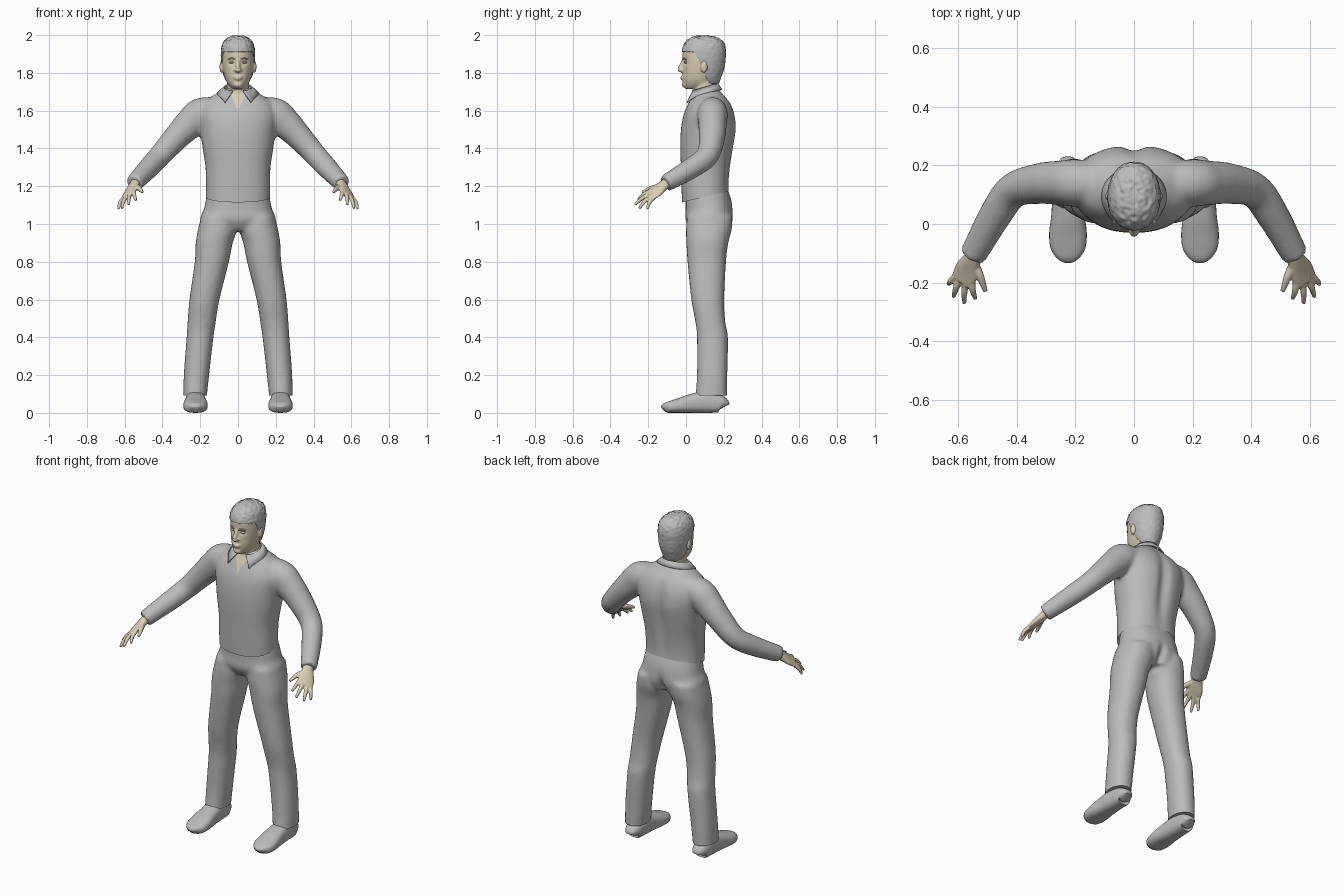
import bpy, bmesh, math
from mathutils import Vector, Matrix, noise

cube = bpy.data.objects.get("Cube")
if cube:
    bpy.data.objects.remove(cube, do_unlink=True)


def material(name, colour):
    m = bpy.data.materials.new(name)
    m.use_nodes = True
    m.diffuse_color = colour
    m.node_tree.nodes["Principled BSDF"].inputs["Base Color"].default_value = colour
    return m


GREY = material("cloth grey", (0.5, 0.5, 0.5, 1))
SKIN = material("pale skin", (0.7, 0.61, 0.46, 1))


def bell(value, centre, width):
    return math.exp(-((value - centre) / width) ** 2)


def spline(rows, steps):
    """Smooth interpolation through rows of numbers."""
    out, last = [], len(rows) - 1
    for i in range(last):
        near = [rows[min(max(i + k, 0), last)] for k in (-1, 0, 1, 2)]
        for s in range(steps):
            t = s / steps
            out.append([b + t / 2 * (c - a + t * (2*a - 5*b + 4*c - d + t * (3*(b - c) + d - a)))
                        for a, b, c, d in zip(*near)])
    return out + [list(rows[-1])]


def span(rows):
    """Rows (z, x0, x1, y0, y1) to rows (x, y, z, half width, half depth)."""
    return [((a + b) / 2, (c + d) / 2, z, (b - a) / 2, (d - c) / 2) for z, a, b, c, d in rows]


def centred(rows):
    return span([(z, -w, w, f, b) for z, w, f, b in rows])


def loft(bm, rows, upright=True, side=None, power=2.0, steps=5, segs=32, both=False):
    """Skin rounded rings along a path; both adds the mirrored twin."""
    pts = spline(rows, steps)
    for s in ((1, -1) if both else (1,)):
        rings = []
        for i, (x, y, z, a, b) in enumerate(pts):
            u, v = Vector((1, 0, 0)), Vector((0, 1, 0))
            if not upright:
                t = Vector(pts[min(i + 1, len(pts) - 1)][:3]) - Vector(pts[max(i - 1, 0)][:3])
                t.normalize()
                u = (side - t * side.dot(t)) if side else t.cross(Vector((0, 0, 1)))
                u.normalize()
                v = u.cross(t)
            ring = []
            for k in range(segs):
                c, d = math.cos(math.tau * k / segs), math.sin(math.tau * k / segs)
                p = (Vector((x, y, z))
                     + u * max(a, .002) * math.copysign(abs(c) ** (2 / power), c)
                     + v * max(b, .002) * math.copysign(abs(d) ** (2 / power), d))
                ring.append(bm.verts.new((p.x * s, p.y, p.z)))
            rings.append(ring)
        for lo, hi in zip(rings, rings[1:]):
            for k in range(segs):
                n = (k + 1) % segs
                bm.faces.new((lo[k], lo[n], hi[n], hi[k]))
        bm.faces.new(rings[0])
        bm.faces.new(rings[-1])
    bmesh.ops.recalc_face_normals(bm, faces=bm.faces)


def blob(bm, centre, size, both=False):
    for s in ((1, -1) if both else (1,)):
        m = Matrix.Translation((centre[0] * s, *centre[1:])) @ Matrix.Diagonal((*size, 1))
        bmesh.ops.create_uvsphere(bm, u_segments=16, v_segments=10, radius=1, matrix=m)


def place(bm, name, *mats):
    me = bpy.data.meshes.new(name)
    bm.to_mesh(me)
    bm.free()
    for m in mats:
        me.materials.append(m)
    ob = bpy.data.objects.new(name, me)
    bpy.context.collection.objects.link(ob)
    return ob


def fuse(bm, voxel, passes):
    """Merge overlapping volumes into one soft skin."""
    ob = place(bm, "fuse_helper")
    mod = ob.modifiers.new("Fuse", 'REMESH')
    mod.mode, mod.voxel_size = 'VOXEL', voxel
    soft = ob.modifiers.new("Soften", 'SMOOTH')
    soft.factor, soft.iterations = 0.5, passes
    bpy.context.view_layer.update()
    ev = ob.evaluated_get(bpy.context.evaluated_depsgraph_get())
    out = bmesh.new()
    out.from_mesh(ev.to_mesh())
    ev.to_mesh_clear()
    bpy.data.objects.remove(ob, do_unlink=True)
    return out


def trim(bm, point, normal, fill=False):
    """Cut a crisp hem, dropping what lies below the plane."""
    cut = bmesh.ops.bisect_plane(bm, geom=bm.verts[:] + bm.edges[:] + bm.faces[:],
                                 plane_co=point, plane_no=normal, clear_inner=True)["geom_cut"]
    if fill:
        bmesh.ops.edgeloop_fill(bm, edges=[e for e in cut if isinstance(e, bmesh.types.BMEdge)])


# Shirt: trunk and sleeves
bm = bmesh.new()
loft(bm, centred([(1.08, .172, -.02, .235), (1.2, .17, -.024, .228), (1.3, .172, -.027, .237),
                  (1.4, .187, -.03, .253), (1.5, .2, -.027, .268), (1.58, .21, -.012, .26),
                  (1.64, .185, .013, .237), (1.68, .13, .035, .205), (1.72, .07, .05, .17)]),
     power=2.3, segs=48)
loft(bm, [(.08, .14, 1.61, .065, .06), (.19, .14, 1.585, .08, .085), (.25, .14, 1.535, .076, .082),
          (.32, .138, 1.465, .07, .07), (.41, .115, 1.365, .06, .06), (.47, .035, 1.3, .056, .056),
          (.55, -.108, 1.215, .046, .046)], upright=False, both=True)
bm = fuse(bm, .011, 5)
for v in bm.verts:
    if v.co.y > .17:
        v.co.y -= .02 * bell(v.co.x, 0, .035) * bell(v.co.z, 1.45, .2)
trim(bm, (0, -.02, 1.115), (0, -.06, .25))
# Open neck: two cuts make a V of bare skin
for s in (1, -1):
    faces = [f for f in bm.faces if f.calc_center_median().y < .09
             and f.calc_center_median().z > 1.57 and abs(f.calc_center_median().x) < .1]
    geom = set(faces) | {e for f in faces for e in f.edges} | {v for f in faces for v in f.verts}
    bmesh.ops.bisect_plane(bm, geom=list(geom), plane_co=(0, 0, 1.6), plane_no=(s, 0, -.45))
for f in bm.faces:
    c = f.calc_center_median()
    f.material_index = int(c.y < .09 and abs(c.x) < .45 * (c.z - 1.6))
place(bm, "shirt", GREY, SKIN)

# Collar: flared strip with two points in front
bm = bmesh.new()
rows = []
for i in range(41):
    t = i / 20 - 1
    a, tip = t * math.pi * .88, t ** 6
    s, c = math.sin(a), math.cos(a)
    rows.append((bm.verts.new((.07 * s, .1 + .065 * c, 1.72 + .02 * c)),
                 bm.verts.new((.105 * s + math.copysign(.03 * tip, t), .1 + .085 * c - .012 * tip,
                               1.688 + .02 * c - .03 * tip))))
for (a, b), (c, d) in zip(rows, rows[1:]):
    bm.faces.new((a, b, d, c))
place(bm, "collar", GREY).modifiers.new("Thickness", 'SOLIDIFY').thickness = .008

# Trousers: hips and legs
bm = bmesh.new()
loft(bm, centred([(1.22, .15, .02, .205), (1.14, .168, .0, .236), (1.08, .18, -.002, .247),
                  (1.02, .198, -.002, .248), (.965, .13, .03, .225)]), power=2.3, segs=48)
loft(bm, span([(1.04, .01, .195, .005, .247), (.97, .006, .212, .0, .242), (.9, .028, .224, .002, .224),
               (.8, .048, .229, .008, .212), (.6, .098, .257, .028, .202), (.48, .118, .267, .05, .208),
               (.4, .13, .272, .058, .222), (.2, .153, .287, .058, .219), (.06, .168, .289, .048, .217)]),
     power=2.2, both=True)
bm = fuse(bm, .011, 5)
for v in bm.verts:
    if v.co.y > .15:
        v.co.y -= .03 * bell(v.co.x, 0, .022) * bell(v.co.z, .99, .06)
trim(bm, (0, 0, .092), (0, 0, 1), fill=True)
place(bm, "trousers", GREY)

# Shoes
bm = bmesh.new()
loft(bm, [(.225, y, h / 2, w, h / 2) for y, w, h in
          ((.2, .025, .06), (.185, .045, .09), (.11, .052, .115), (.03, .057, .1), (-.03, .064, .08),
           (-.08, .06, .064), (-.11, .042, .052), (-.122, .015, .035))],
     upright=False, power=2.6, both=True)
place(bm, "shoes", GREY)

# Hands: palm, four fingers and thumb
bm = bmesh.new()
spread = Vector((.8, .2, -.55))
loft(bm, [(.53, -.075, 1.235, .028, .028), (.55, -.118, 1.205, .032, .024),
          (.57, -.16, 1.172, .046, .018), (.587, -.197, 1.147, .044, .012)],
     upright=False, side=spread, both=True)
knuckle = Vector((.58, -.183, 1.153))
for offset, tip in ((-.036, (.54, -.255, 1.125)), (-.012, (.578, -.27, 1.102)),
                    (.012, (.615, -.248, 1.082)), (.034, (.633, -.205, 1.078))):
    base, tip = knuckle + spread * offset, Vector(tip)
    mid = base.lerp(tip, .5) + Vector((.004, -.004, .006))
    loft(bm, [(*base, .012, .012), (*mid, .011, .011), (*tip, .007, .007)],
         upright=False, segs=12, both=True)
loft(bm, [(.548, -.125, 1.2, .016, .016), (.524, -.18, 1.19, .014, .014),
          (.506, -.23, 1.168, .008, .008)], upright=False, segs=12, both=True)
place(fuse(bm, .004, 3), "hands", SKIN)

# Head: skull, neck, nose, mouth, chin and ears
skull = [(1.715, .028, -.004, .14), (1.735, .05, -.014, .165), (1.77, .068, -.019, .18),
         (1.82, .079, -.018, .197), (1.87, .084, -.018, .204), (1.92, .083, -.016, .206),
         (1.96, .071, .002, .192), (1.985, .043, .035, .155), (1.993, .012, .075, .115)]
bm = bmesh.new()
loft(bm, centred(skull), segs=48, power=2.1)
loft(bm, centred([(1.6, .066, .05, .165), (1.7, .06, .04, .16), (1.82, .06, .05, .16)]))
loft(bm, [(0, -.01, 1.872, .009, .01), (0, -.024, 1.84, .011, .012), (0, -.034, 1.818, .014, .012),
          (0, -.018, 1.806, .014, .006)], upright=False, segs=16)
blob(bm, (.012, -.02, 1.815), (.01, .012, .009), both=True)
blob(bm, (0, -.018, 1.778), (.024, .012, .006))
blob(bm, (0, -.017, 1.768), (.02, .012, .006))
blob(bm, (0, -.008, 1.738), (.024, .014, .016))
blob(bm, (.087, .095, 1.832), (.011, .018, .033), both=True)
bm = fuse(bm, .005, 3)
for v in bm.verts:
    if v.co.y < .06:
        v.co.y += .009 * bell(abs(v.co.x), .034, .018) * bell(v.co.z, 1.855, .014)
place(bm, "head", SKIN)

# Eyelids and eyebrows
bm = bmesh.new()
blob(bm, (.034, -.001, 1.855), (.014, .009, .006), both=True)
place(bm, "eyelids", SKIN)
bm = bmesh.new()
loft(bm, [(.014, -.015, 1.872, .003, .003), (.035, -.011, 1.877, .004, .004),
          (.054, .001, 1.87, .002, .002)], upright=False, segs=10, both=True)
place(bm, "eyebrows", GREY)


# Hair: shell over the skull, trimmed to a hairline, tousled on top
def hairline(y):
    t = min(max((y - .035) / .1, 0), 1)
    return 1.912 - .17 * t * t * (3 - 2 * t)


bm = bmesh.new()
loft(bm, centred([(z + .003, w + .006, f - .005, b + .005) for z, w, f, b in skull]),
     segs=72, power=2.1, steps=8)
bm.normal_update()
below = {v for v in bm.verts if v.co.z <= hairline(v.co.y)}
for v in bm.verts:
    rough = .002 + .004 * min(max((v.co.z - 1.9) / .06, 0), 1)
    if v in below:
        v.co.z = hairline(v.co.y)
    else:
        bump = noise.noise(v.co * 70) * rough
        v.co += v.normal * (bump if v.co.z < 1.985 else min(bump, .003))
bmesh.ops.delete(bm, geom=[f for f in bm.faces if all(v in below for v in f.verts)], context='FACES')
shell = place(bm, "hair", GREY).modifiers.new("Thickness", 'SOLIDIFY')
shell.thickness, shell.offset = .008, -1

# Smooth shading with crisp hems
bpy.ops.object.select_all(action='DESELECT')
for ob in bpy.context.collection.objects:
    if ob.type == 'MESH':
        ob.select_set(True)
        bpy.context.view_layer.objects.active = ob
bpy.ops.object.shade_smooth_by_angle(angle=math.radians(50))
